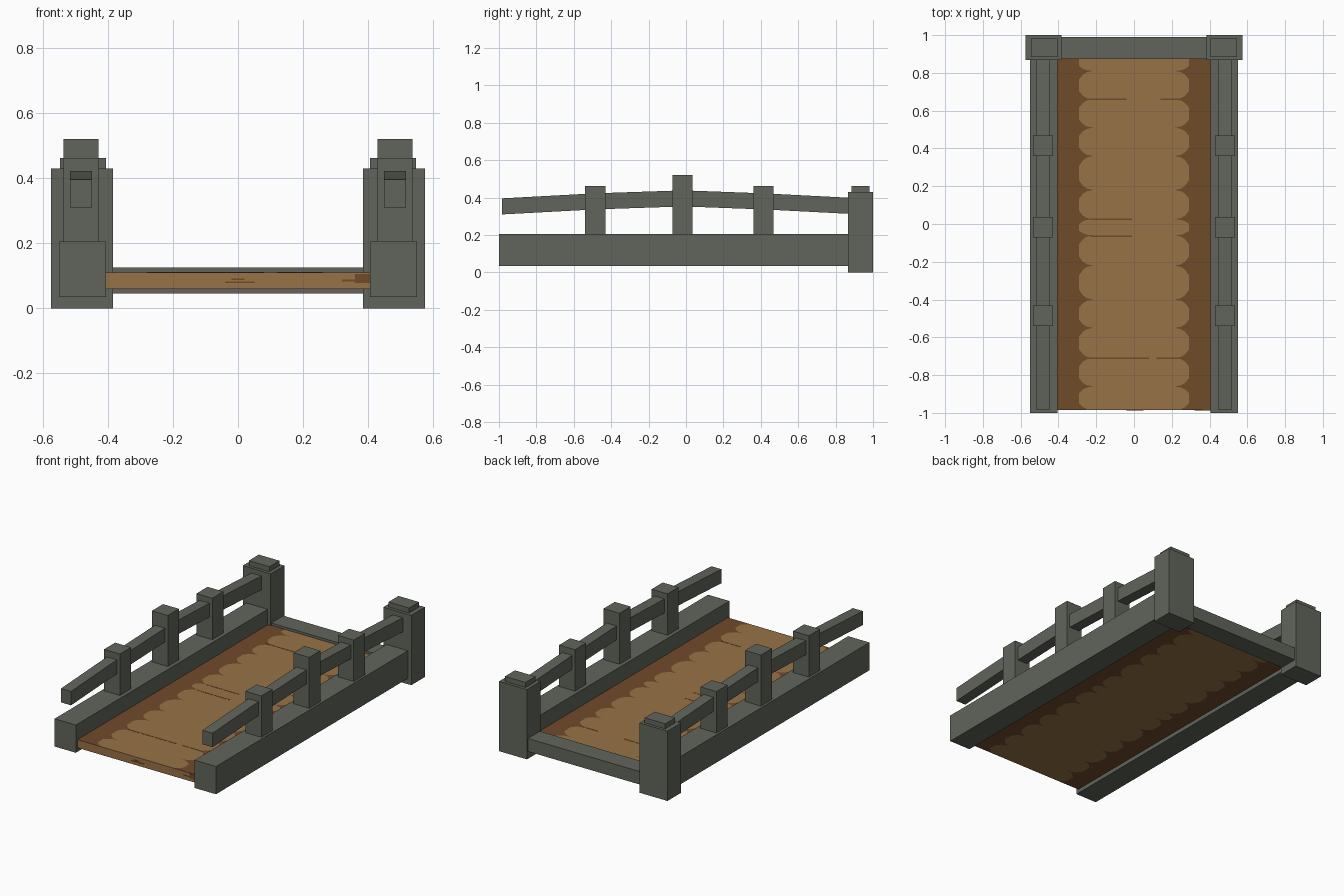
import bpy, bmesh, math

if "Cube" in bpy.data.objects:
    bpy.data.objects.remove(bpy.data.objects["Cube"])


def material(name, rgb):
    m = bpy.data.materials.new(name)
    m.diffuse_color = (*rgb, 1)
    m.use_nodes = True
    m.node_tree.nodes["Principled BSDF"].inputs["Base Color"].default_value = m.diffuse_color
    return m


STONE = material("grey_stone", (0.120, 0.130, 0.105))
LIGHT = material("light_earth", (0.314, 0.168, 0.061))
DARK = material("dark_earth", (0.162, 0.069, 0.023))


def finish(name, bm, *mats):
    bmesh.ops.recalc_face_normals(bm, faces=bm.faces)
    me = bpy.data.meshes.new(name)
    bm.to_mesh(me)
    bm.free()
    for m in mats:
        me.materials.append(m)
    ob = bpy.data.objects.new(name, me)
    bpy.context.collection.objects.link(ob)
    return ob


def box(name, x, y, z, mat=STONE):
    bm = bmesh.new()
    bmesh.ops.create_cube(bm, size=1)
    for v in bm.verts:
        for i, (a, b) in enumerate((x, y, z)):
            v.co[i] = a if v.co[i] < 0 else b
    return finish(name, bm, mat)


def rail(name, x0, x1, path, height):
    # gently arched handrail: side profile extruded across x
    bm = bmesh.new()
    pts = path + [(y, z + height) for y, z in reversed(path)]
    f = bm.faces.new([bm.verts.new((x0, y, z)) for y, z in pts])
    ext = bmesh.ops.extrude_face_region(bm, geom=[f])["geom"]
    for v in ext:
        if isinstance(v, bmesh.types.BMVert):
            v.co.x = x1
    return finish(name, bm, STONE)


RAIL = [(-0.985, 0.31), (-0.485, 0.337), (-0.07, 0.351), (0.035, 0.351),
        (0.415, 0.337), (0.90, 0.312)]

for side, s in (("left", -1), ("right", 1)):
    def span(a, b):
        return (a, b) if s > 0 else (-b, -a)
    # side beam, large end post with cap
    box(side + "_beam", span(0.405, 0.55), (-1.0, 0.88), (0.035, 0.206))
    box(side + "_end_post", span(0.384, 0.574), (0.867, 1.0), (0, 0.43))
    box(side + "_post_cap", span(0.406, 0.546), (0.885, 0.982), (0.43, 0.461))
    # handrail posts
    for name, y, top in (("front", -0.485, 0.461), ("middle", -0.018, 0.52),
                         ("rear", 0.415, 0.461)):
        box(f"{side}_{name}_rail_post", span(0.428, 0.536),
            (y - 0.054, y + 0.054), (0.19, top))
    rail(side + "_handrail", *span(0.448, 0.516), RAIL, 0.086)

# cross beam between end posts
box("cross_beam", (-0.39, 0.39), (0.873, 0.99), (0.045, 0.125))

# deck: scalloped light centre with dark borders
NOTCHES = [-0.985, -0.86, -0.71, -0.55, -0.40, -0.22, -0.06, 0.025,
           0.18, 0.36, 0.51, 0.66, 0.81, 0.90]
rows = []
for i, (a, b) in enumerate(zip(NOTCHES, NOTCHES[1:])):
    for t in (0, 0.04, 0.12, 0.3, 0.7, 0.88, 0.96):
        bulge = math.sin(math.pi * t) ** 0.45
        rows.append((a + (b - a) * t, 0.215 + 0.085 * bulge))
rows.append((NOTCHES[-1], 0.215))
rows[0] = (rows[0][0], 0.29)

bm = bmesh.new()
grid = [[[bm.verts.new((x, y, z)) for x in (-0.406, -e, e, 0.406)]
         for y, e in rows] for z in (0.06, 0.11)]
bottom, top = grid


def face(verts, index):
    bm.faces.new(verts).material_index = index


for r in range(len(rows) - 1):
    for layer in grid:
        for c in range(3):
            face((layer[r][c], layer[r][c + 1], layer[r + 1][c + 1],
                  layer[r + 1][c]), 0 if c == 1 else 1)
    for c in (0, 3):
        face((bottom[r][c], bottom[r + 1][c], top[r + 1][c], top[r][c]), 1)
for r in (0, len(rows) - 1):
    for c in range(3):
        face((bottom[r][c], bottom[r][c + 1], top[r][c + 1], top[r][c]), 0)
finish("deck", bm, LIGHT, DARK)

# thin dark seams and streaks on the deck
for i, (x0, x1, y) in enumerate([(-0.28, -0.04, 0.66), (0.14, 0.26, 0.66),
                                 (-0.25, 0.08, -0.71), (0.12, 0.26, -0.71),
                                 (-0.23, -0.01, 0.025), (-0.23, -0.01, -0.065)]):
    box(f"deck_seam_{i}", (x0, x1), (y - 0.004, y + 0.004), (0.109, 0.1108), DARK)
for i, (x0, x1, z0, z1) in enumerate([(-0.04, 0.05, 0.078, 0.083),
                                      (-0.02, 0.02, 0.087, 0.091),
                                      (0.36, 0.405, 0.078, 0.106),
                                      (0.32, 0.37, 0.083, 0.088)]):
    box(f"front_streak_{i}", (x0, x1), (-0.9865, -0.984), (z0, z1), DARK)
